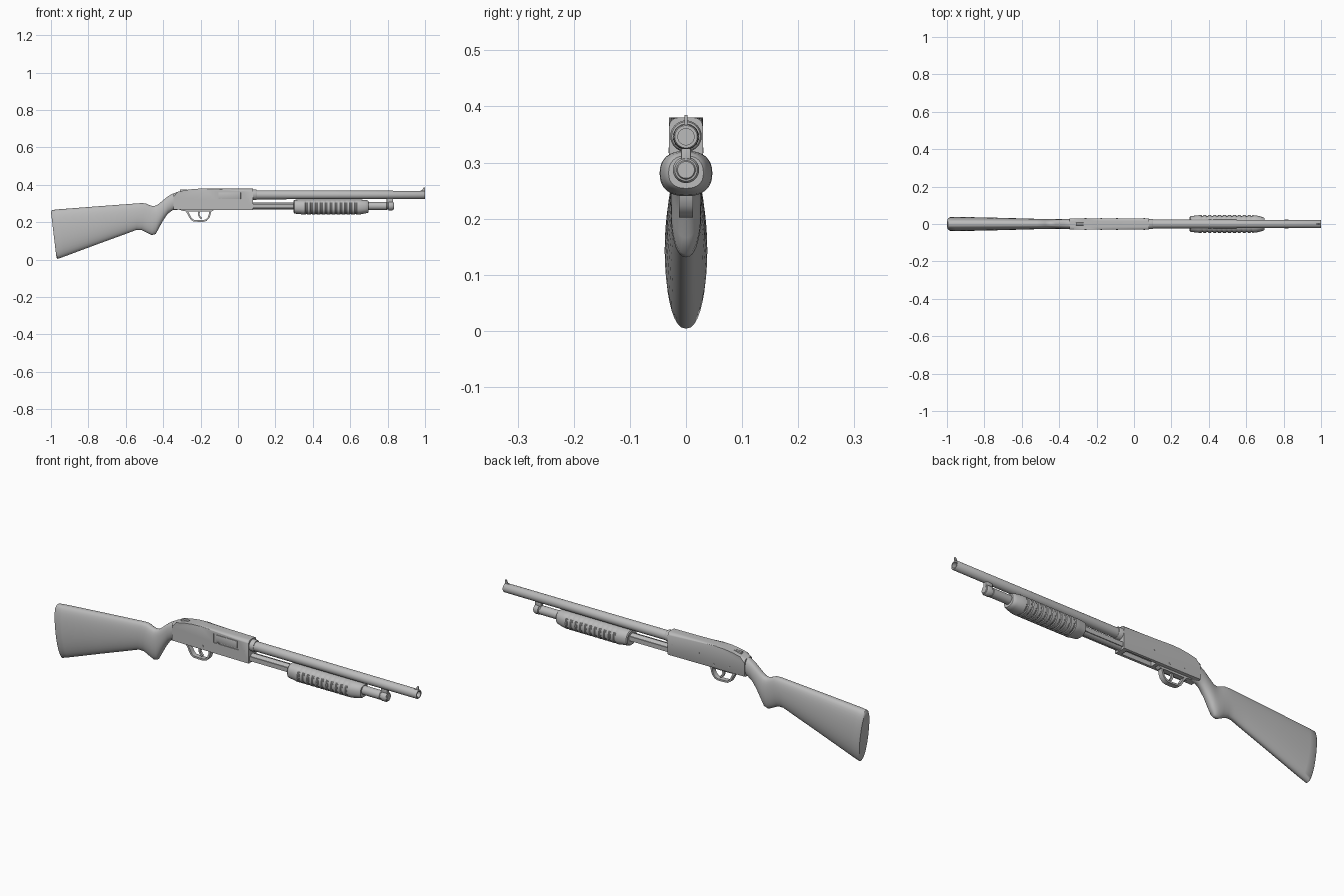
import bpy, bmesh, math
from mathutils import Vector

if "Cube" in bpy.data.objects:
    bpy.data.objects.remove(bpy.data.objects["Cube"])

grey = bpy.data.materials.new("plain grey")
grey.diffuse_color = (0.5, 0.5, 0.5, 1)
grey.use_nodes = True
grey.node_tree.nodes["Principled BSDF"].inputs["Base Color"].default_value = grey.diffuse_color


def finish(name, bm, angle=35):
    bmesh.ops.remove_doubles(bm, verts=bm.verts, dist=1e-5)
    bmesh.ops.recalc_face_normals(bm, faces=bm.faces)
    me = bpy.data.meshes.new(name)
    bm.to_mesh(me)
    bm.free()
    me.materials.append(grey)
    me.shade_smooth()
    me.set_sharp_from_angle(angle=math.radians(angle))
    ob = bpy.data.objects.new(name, me)
    bpy.context.collection.objects.link(ob)
    return ob


def loft(name, rings, cap=True, angle=35):
    """Skin closed rings of equal length."""
    bm = bmesh.new()
    vs = [[bm.verts.new(p) for p in r] for r in rings]
    n = len(rings[0])
    for a, b in zip(vs, vs[1:]):
        for i in range(n):
            bm.faces.new((a[i], a[(i + 1) % n], b[(i + 1) % n], b[i]))
    if cap:
        bm.faces.new(vs[0])
        bm.faces.new(vs[-1])
    return finish(name, bm, angle)


def lathe(name, profile, z, n=32):
    """Turn (x, radius) points around a lengthwise axis at height z."""
    rings = [[(x, r * math.cos(2 * math.pi * i / n), z + r * math.sin(2 * math.pi * i / n))
              for i in range(n)] for x, r in profile]
    return loft(name, rings)


def box(name, x0, x1, y0, y1, z0, z1, bevel=0.0):
    bm = bmesh.new()
    bmesh.ops.create_cube(bm, size=1)
    for v in bm.verts:
        v.co = (x0 + (v.co.x + .5) * (x1 - x0), y0 + (v.co.y + .5) * (y1 - y0),
                z0 + (v.co.z + .5) * (z1 - z0))
    if bevel:
        bmesh.ops.bevel(bm, geom=bm.edges[:], offset=bevel, segments=2, affect='EDGES', profile=.5)
    return finish(name, bm)


def extrude(name, outline, w):
    """Extrude an (x, z) outline to y = -w..w."""
    return loft(name, [[(x, s * w, z) for x, z in outline] for s in (-1, 1)])


def ribbon(name, path, w, t):
    """Flat bent strip following an (x, z) path."""
    pts = [Vector(p) for p in path]
    rings = []
    for i, p in enumerate(pts):
        d = (pts[min(i + 1, len(pts) - 1)] - pts[max(i - 1, 0)]).normalized()
        nx, nz = -d.y * t / 2, d.x * t / 2
        rings.append([(p.x + s * nx, y, p.y + s * nz)
                      for s, y in ((1, -w), (1, w), (-1, w), (-1, -w))])
    return loft(name, rings)


# Stock: oval sections between top and bottom points, with half-width
sections = [
    (-1.0, .255, -.971, .012, .033), (-.995, .265, -.965, .004, .037), (-.96, .269, -.93, .016, .038),
    (-.75, .285, -.75, .083, .034), (-.60, .296, -.61, .134, .030), (-.52, .302, -.545, .158, .028),
    (-.495, .301, -.515, .158, .0275), (-.475, .292, -.485, .143, .027), (-.455, .286, -.460, .131, .027),
    (-.437, .289, -.440, .137, .0265), (-.42, .301, -.424, .166, .026), (-.40, .318, -.402, .207, .0255),
    (-.375, .338, -.375, .246, .026), (-.35, .353, -.35, .264, .0265), (-.31, .364, -.31, .268, .027)]
rings = []
for xt, zt, xb, zb, w in sections:
    ring = []
    for i in range(36):
        a = 2 * math.pi * i / 36
        c, s = math.cos(a), math.sin(a)
        t = (s + 1) / 2
        y = w * math.copysign(abs(c) ** (.7 if s > 0 else .88), c)
        ring.append((xb + (xt - xb) * t, y, zb + (zt - zb) * t))
    rings.append(ring)
loft("stock", rings, angle=50)

# Receiver: extruded side profile with well rounded upper edges
side = [(-.345, .268), (.08, .265), (.08, .380), (-.19, .380), (-.235, .378),
        (-.28, .372), (-.32, .363), (-.345, .354)]
bm = bmesh.new()
faces = [[bm.verts.new((x, s * .03, z)) for x, z in side] for s in (-1, 1)]
for f in faces:
    bm.faces.new(f)
for i in range(len(side)):
    j = (i + 1) % len(side)
    bm.faces.new((faces[0][i], faces[0][j], faces[1][j], faces[1][i]))
long_edges = [e for e in bm.edges if abs(e.verts[0].co.y - e.verts[1].co.y) < 1e-6
              and abs(e.verts[0].co.x - e.verts[1].co.x) > .01]
top = [e for e in long_edges if e.verts[0].co.z > .3]
bottom = [e for e in long_edges if e.verts[0].co.z < .3]
bmesh.ops.bevel(bm, geom=top, offset=.016, segments=5, affect='EDGES', profile=.5)
bottom = [e for e in bm.edges if all(v.co.z < .27 for v in e.verts)
          and abs(e.verts[0].co.y - e.verts[1].co.y) < 1e-6]
bmesh.ops.bevel(bm, geom=bottom, offset=.006, segments=2, affect='EDGES', profile=.5)
receiver = finish("receiver", bm)

# Ejection port on the -y side, loading port below
cutters = [box("ejection_port_cutter", -.115, .025, -.05, -.026, .318, .364),
           box("loading_port_cutter", -.11, .055, -.017, .017, .2, .288)]
bpy.context.view_layer.objects.active = receiver
for c in cutters:
    c.hide_render = True
    m = receiver.modifiers.new("cut", 'BOOLEAN')
    m.object, m.operation, m.solver = c, 'DIFFERENCE', 'EXACT'
    bpy.ops.object.modifier_apply(modifier=m.name)
    bpy.data.objects.remove(c)
receiver.data.set_sharp_from_angle(angle=math.radians(35))

box("bolt", -.105, .015, -.0285, -.02, .323, .359, .002)
box("safety_slider", -.31, -.27, -.007, .007, .36, .376, .002)

# Pins through the receiver
for i, (x, z) in enumerate([(-.09, .322), (.055, .322), (-.26, .295), (-.175, .285)]):
    bm = bmesh.new()
    bmesh.ops.create_cone(bm, cap_ends=True, segments=12, radius1=.005, radius2=.005, depth=.0625)
    for v in bm.verts:
        v.co = (x + v.co.x, v.co.z, z + v.co.y)
    finish(f"pin_{i + 1}", bm)

# Trigger group
extrude("trigger_plate", [(-.325, .272), (-.30, .262), (-.27, .257), (-.14, .257), (-.12, .272)], .0125)
ribbon("trigger_guard", [(-.278, .262), (-.268, .250), (-.259, .232), (-.250, .217), (-.238, .209),
                         (-.215, .207), (-.185, .207), (-.170, .211), (-.157, .225),
                         (-.151, .242), (-.148, .262)], .0125, .009)
ribbon("trigger", [(-.205, .265), (-.209, .250), (-.209, .238), (-.203, .226), (-.194, .220)], .006, .009)

# Barrel with open muzzle, collar and front sight
lathe("barrel", [(.05, .0235), (.5, .0228), (.997, .022), (1.0, .020), (1.0, .0145), (.9, .0145)], .346)
lathe("barrel_collar", [(.06, .028), (.097, .028), (.102, .0255), (.102, .02)], .347)
extrude("front_sight", [(.965, .364), (.985, .372), (.992, .385), (.999, .385), (.999, .364)], .0025)

# Magazine tube, end cap and lug joining it to the barrel
lathe("magazine_tube", [(.05, .0185), (.75, .0185)], .287)
lathe("magazine_cap", [(.69, .0215), (.795, .0215), (.797, .0195), (.803, .0195), (.805, .0235),
                       (.825, .0235), (.831, .020), (.831, .017), (.834, .015)], .287)
box("barrel_lug", .795, .83, -.009, .009, .295, .335, .002)
for s in (-1, 1):
    box("action_bar_right" if s < 0 else "action_bar_left", -.02, .34,
        s * .021 - .002, s * .021 + .002, .276, .298)

# Ribbed sliding fore-end: (x, half-width, bottom, top, groove depth)
stations = [(.298, .038, .252, .316), (.302, .042, .246, .320), (.335, .0455, .243, .321)]
ribs, x0, x1 = 11, .345, .635
step = (x1 - x0) / ribs
for k in range(ribs):
    x = x0 + k * step
    for f, w in ((0, .047), (.55, .047), (.68, .0435), (.87, .0435)):
        stations.append((x + f * step, w, .240 + (.047 - w) * .8, .321))
stations += [(x1, .047, .240, .321), (.655, .0455, .242, .321), (.68, .039, .247, .319),
             (.693, .035, .250, .316), (.698, .031, .254, .312)]
rings = []
for x, w, zb, zt in stations:
    ring = []
    for i in range(32):
        a = 2 * math.pi * i / 32
        c, s = math.cos(a), math.sin(a)
        y = w * math.copysign(abs(c) ** .85, c)
        h = (zt - .281) if s > 0 else (.281 - zb)
        ring.append((x, y, .281 + h * math.copysign(abs(s) ** .85, s)))
    rings.append(ring)
loft("fore_end", rings, angle=30)
